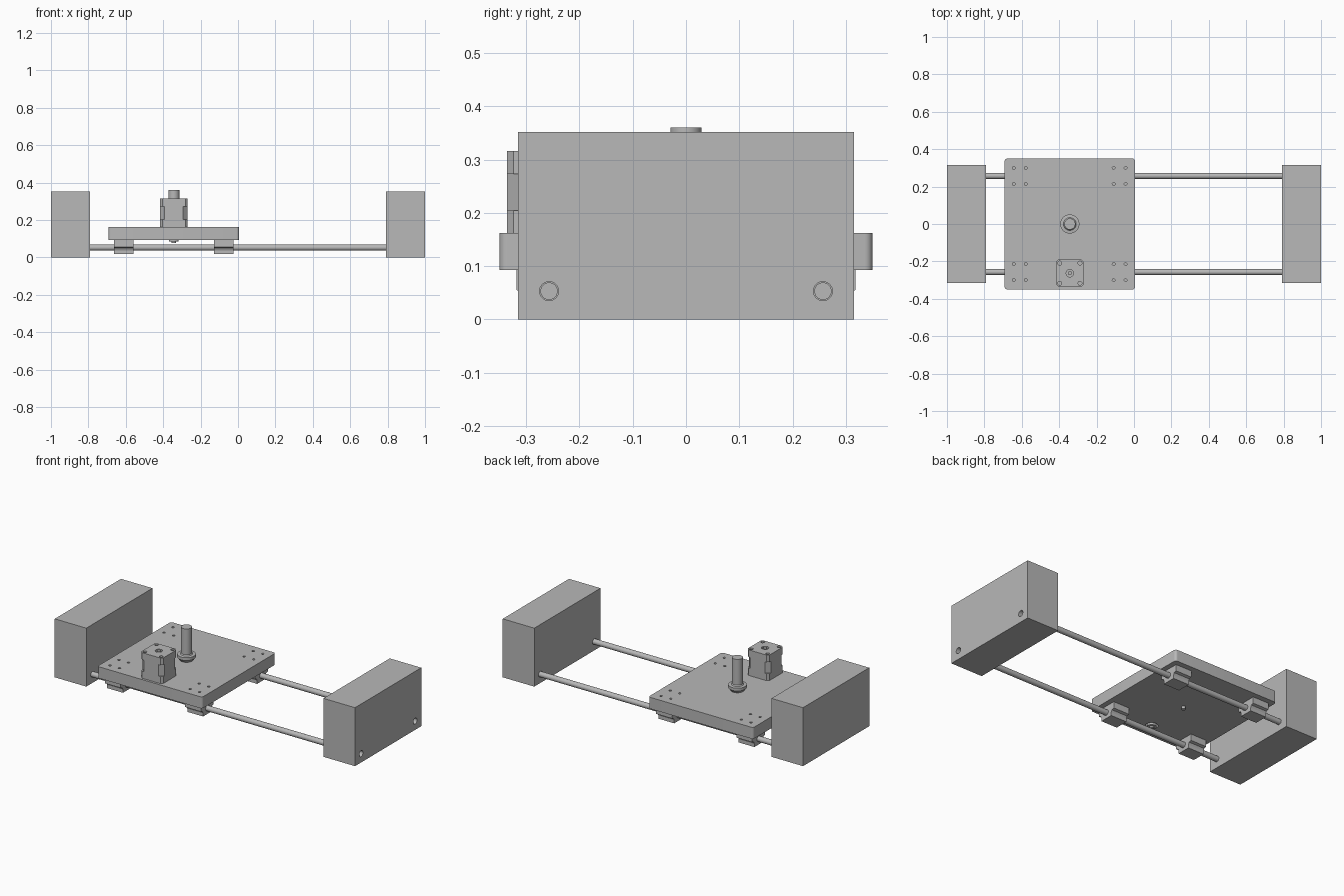
import bpy, bmesh
from math import radians, pi, sin, cos

cube = bpy.data.objects.get("Cube")
if cube:
    bpy.data.objects.remove(cube, do_unlink=True)

grey = bpy.data.materials.new("plain grey")
grey.use_nodes = True
GREY = (0.48, 0.48, 0.48, 1)
grey.diffuse_color = GREY
grey.node_tree.nodes["Principled BSDF"].inputs["Base Color"].default_value = GREY


def finish(name, bm):
    bmesh.ops.recalc_face_normals(bm, faces=bm.faces)
    mesh = bpy.data.meshes.new(name)
    bm.to_mesh(mesh)
    bm.free()
    mesh.materials.append(grey)
    obj = bpy.data.objects.new(name, mesh)
    bpy.context.collection.objects.link(obj)
    return obj


def activate(obj):
    bpy.ops.object.select_all(action='DESELECT')
    obj.select_set(True)
    bpy.context.view_layer.objects.active = obj


def smooth(obj):
    activate(obj)
    bpy.ops.object.shade_smooth_by_angle(angle=radians(30))
    return obj


def extrude(name, points, vector):
    """Prism from a closed outline of 3D points."""
    bm = bmesh.new()
    face = bm.faces.new([bm.verts.new(p) for p in points])
    new = bmesh.ops.extrude_face_region(bm, geom=[face])["geom"]
    verts = [v for v in new if isinstance(v, bmesh.types.BMVert)]
    bmesh.ops.translate(bm, verts=verts, vec=vector)
    return finish(name, bm)


def plate(name, x, y, hx, hy, z0, z1, corner, steps=1):
    """Upright slab with chamfered (steps=1) or rounded corners."""
    points = []
    for i, (sx, sy) in enumerate([(1, 1), (-1, 1), (-1, -1), (1, -1)]):
        for k in range(steps + 1):
            a = (i + k / steps) * pi / 2
            points.append((x + sx * (hx - corner) + corner * cos(a),
                           y + sy * (hy - corner) + corner * sin(a), z0))
    return extrude(name, points, (0, 0, z1 - z0))


def box(name, x0, x1, y0, y1, z0, z1):
    return extrude(name, [(x0, y0, z0), (x1, y0, z0), (x1, y1, z0), (x0, y1, z0)],
                   (0, 0, z1 - z0))


def lathe(name, x, y, profile, sides=40):
    """Turned part; profile is (radius, z) from axis to axis."""
    bm = bmesh.new()
    verts = [bm.verts.new((x + r, y, z)) for r, z in profile]
    edges = [bm.edges.new(pair) for pair in zip(verts, verts[1:])]
    bmesh.ops.spin(bm, geom=verts + edges, cent=(x, y, 0), axis=(0, 0, 1),
                   angle=2 * pi, steps=sides)
    bmesh.ops.remove_doubles(bm, verts=bm.verts, dist=0.0001)
    return smooth(finish(name, bm))


def rod(name, x0, x1, y, z, r, sides=32):
    ring = [(x0, y + r * cos(2 * pi * i / sides), z + r * sin(2 * pi * i / sides))
            for i in range(sides)]
    return smooth(extrude(name, ring, (x1 - x0, 0, 0)))


def peg(x, y, r, z0, z1):
    return lathe("hole_cutter", x, y, [(0, z0), (r, z0), (r, z1), (0, z1)], 20)


def cut(obj, cutters):
    for cutter in cutters:
        mod = obj.modifiers.new("hole", 'BOOLEAN')
        mod.operation = 'DIFFERENCE'
        mod.solver = 'EXACT'
        mod.object = cutter
        activate(obj)
        bpy.ops.object.modifier_apply(modifier=mod.name)
        bpy.data.objects.remove(cutter, do_unlink=True)
    smooth(obj)


ROD_Y, ROD_Z = 0.257, 0.053
PLATE_X, PLATE_BOTTOM, PLATE_TOP = -0.343, 0.093, 0.162
MOTOR_Y, MOTOR_TOP = -0.263, 0.316
BEARINGS_X = (-0.611, -0.077)

# End blocks; the left one is drilled right through for the rods
box("right_end_block", -1, -0.79, -0.315, 0.315, 0, 0.352)
left_block = box("left_end_block", 0.79, 1, -0.315, 0.315, 0, 0.352)
cut(left_block, [rod("hole_cutter", 0.7, 1.1, s * ROD_Y, ROD_Z, 0.0178) for s in (-1, 1)])

# Guide rods
for side, s in (("front", -1), ("back", 1)):
    rod(side + "_guide_rod", -0.9, 0.975, s * ROD_Y, ROD_Z, 0.0162)

# Carriage plate with mounting holes and motor opening
carriage = plate("carriage_plate", PLATE_X, 0, 0.349, 0.35, PLATE_BOTTOM, PLATE_TOP, 0.015, 6)
cut(carriage, [peg(bx + dx, sy * ROD_Y + dy, 0.0075, 0.05, 0.2)
               for bx in BEARINGS_X for sy in (-1, 1)
               for dx in (-0.032, 0.032) for dy in (-0.043, 0.043)]
    + [peg(PLATE_X, MOTOR_Y, 0.034, 0.05, 0.2)])

# Bearing blocks: wide flange above, narrower stepped body round the rod
half = [(0.061, 0.093), (0.061, 0.055), (0.046, 0.05), (0.04, 0.038), (0.04, 0.018)]
outline = half + [(-y, z) for y, z in reversed(half)]
for side, s in (("front", -1), ("back", 1)):
    for end, bx in zip(("right", "left"), BEARINGS_X):
        extrude(f"{side}_{end}_bearing_block",
                [(bx - 0.0525, s * ROD_Y + y, z) for y, z in outline], (0.105, 0, 0))

# Stepper motor: two end caps and a core with cut corners
plate("motor_lower_cap", PLATE_X, MOTOR_Y, 0.073, 0.073, PLATE_TOP, 0.204, 0.012)
plate("motor_core", PLATE_X, MOTOR_Y, 0.073, 0.073, 0.204, 0.273, 0.024)
cap = plate("motor_upper_cap", PLATE_X, MOTOR_Y, 0.073, 0.073, 0.273, MOTOR_TOP, 0.012)
cut(cap, [peg(PLATE_X + dx, MOTOR_Y + dy, 0.0105, 0.303, 0.4)
          for dx in (-0.054, 0.054) for dy in (-0.054, 0.054)]
    + [peg(PLATE_X, MOTOR_Y, 0.02, 0.306, 0.4)])
lathe("motor_rear_shaft", PLATE_X, MOTOR_Y,
      [(0, 0.3), (0.011, 0.3), (0.011, 0.315), (0, 0.315)], 24)

# Motor drive shaft and collar reaching below the plate
lathe("motor_drive_shaft", PLATE_X, MOTOR_Y,
      [(0, 0.077), (0.012, 0.077), (0.012, 0.086), (0.026, 0.086),
       (0.026, PLATE_TOP), (0, PLATE_TOP)], 28)

# Central spindle post with flanged collar, and its pin below the plate
lathe("spindle_post", PLATE_X, 0,
      [(0, 0.36), (0.0295, 0.36), (0.0295, 0.205), (0.034, 0.199), (0.051, 0.197),
       (0.051, 0.18), (0.036, PLATE_TOP), (0, PLATE_TOP)])
lathe("spindle_pin", PLATE_X, 0, [(0, 0.077), (0.011, 0.077), (0.011, 0.1), (0, 0.1)], 24)
